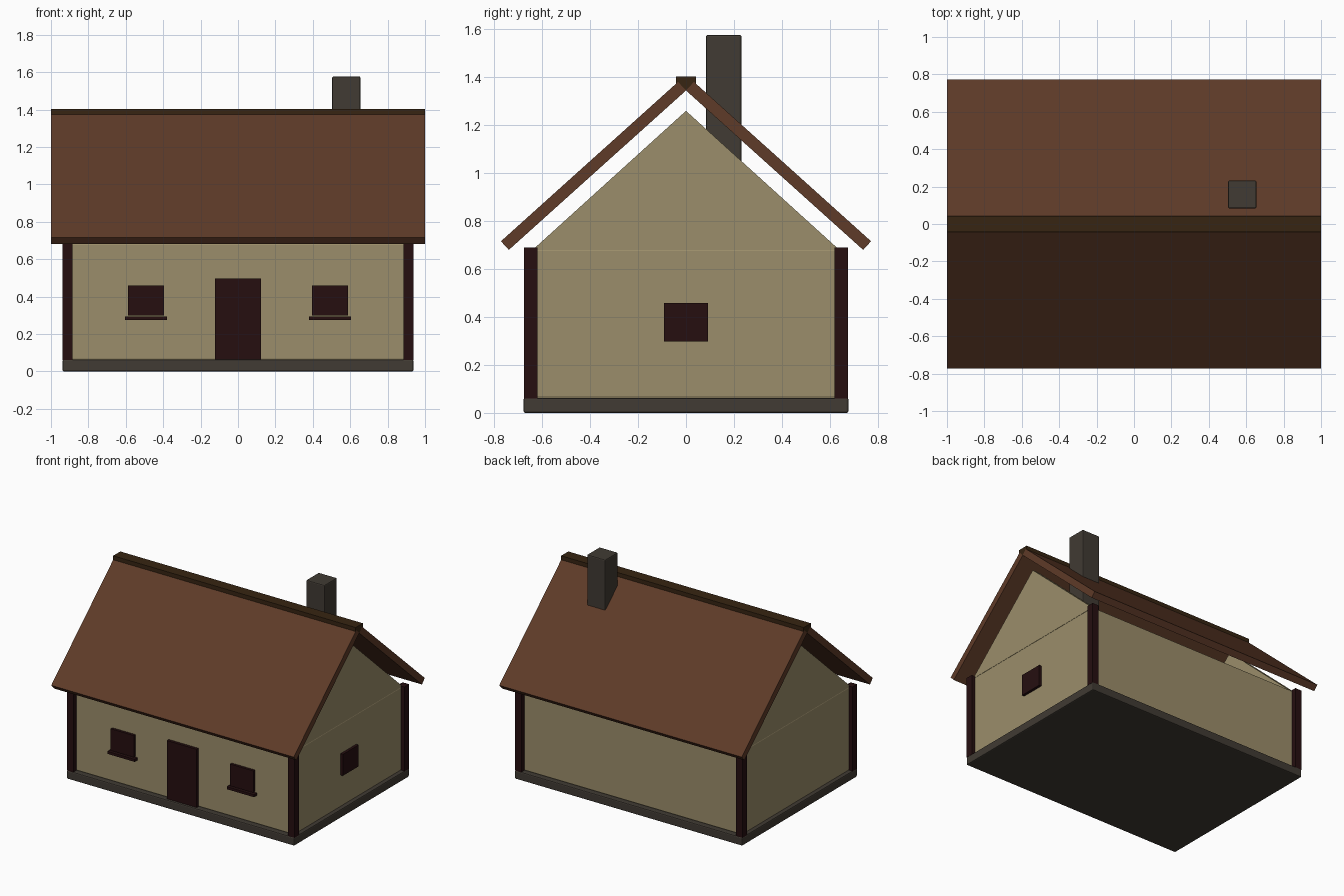
import bpy, bmesh

if "Cube" in bpy.data.objects:
    bpy.data.objects.remove(bpy.data.objects["Cube"])


def material(name, rgb):
    m = bpy.data.materials.new(name)
    m.diffuse_color = (*rgb, 1.0)
    m.use_nodes = True
    m.node_tree.nodes["Principled BSDF"].inputs["Base Color"].default_value = m.diffuse_color
    return m


plaster = material("plaster", (0.33, 0.27, 0.145))
timber = material("dark timber", (0.019, 0.0045, 0.005))
stone = material("grey stone", (0.052, 0.043, 0.033))
tile = material("brown tile", (0.112, 0.043, 0.021))
ridge_wood = material("ridge wood", (0.038, 0.018, 0.006))


def prism(name, profile, x0, x1, mat):
    """Extrude a (y, z) profile along x."""
    bm = bmesh.new()
    face = bm.faces.new([bm.verts.new((x0, y, z)) for y, z in profile])
    ext = bmesh.ops.extrude_face_region(bm, geom=[face])
    verts = [g for g in ext["geom"] if isinstance(g, bmesh.types.BMVert)]
    bmesh.ops.translate(bm, vec=(x1 - x0, 0, 0), verts=verts)
    bmesh.ops.recalc_face_normals(bm, faces=bm.faces[:])
    mesh = bpy.data.meshes.new(name)
    bm.to_mesh(mesh)
    bm.free()
    mesh.materials.append(mat)
    obj = bpy.data.objects.new(name, mesh)
    bpy.context.collection.objects.link(obj)
    return obj


def box(name, x, y, z, mat, bevel=0.0):
    """Box from (min, max) pairs, with an optional small edge bevel."""
    profile = [(y[0], z[0]), (y[1], z[0]), (y[1], z[1]), (y[0], z[1])]
    obj = prism(name, profile, x[0], x[1], mat)
    if bevel:
        mod = obj.modifiers.new("soft edges", 'BEVEL')
        mod.width = bevel
        mod.segments = 2
    return obj


WALL_X, WALL_Y, WALL_TOP = 0.91, 0.64, 0.685

# Stone plinth and plastered walls
box("foundation", (-0.938, 0.938), (-0.678, 0.678), (0, 0.063), stone, 0.008)
box("walls", (-WALL_X, WALL_X), (-WALL_Y, WALL_Y), (0.06, WALL_TOP), plaster, 0.01)

# Corner posts
for sx in (-1, 1):
    for sy in (-1, 1):
        box("corner_post", sorted((sx * 0.885, sx * 0.938)),
            sorted((sy * 0.62, sy * 0.675)), (0.06, 0.69), timber)

# Thin gable walls at both ends
for sx in (-1, 1):
    prism("gable", [(-WALL_Y, 0.68), (WALL_Y, 0.68), (0, 1.26)],
          sx * (WALL_X - 0.05), sx * WALL_X, plaster)

# Roof slabs, with square-cut ends
for s, name in ((-1, "front_roof_slab"), (1, "back_roof_slab")):
    prism(name, [(0, 1.345), (s * 0.033, 1.381), (s * 0.772, 0.716),
                 (s * 0.739, 0.68)], -1, 1, tile)

# Ridge beam, seated in the notch between the slabs
prism("ridge_beam", [(0, 1.345), (0.033, 1.381), (0.042, 1.373), (0.042, 1.403),
                     (-0.042, 1.403), (-0.042, 1.373), (-0.033, 1.381)],
      -1, 1, ridge_wood)

# Chimney
box("chimney", (0.503, 0.655), (0.083, 0.232), (0.97, 1.577), stone, 0.008)

# Door, front windows with sills, and one end window
box("door", (-0.123, 0.123), (-WALL_Y - 0.022, -WALL_Y + 0.01), (0.06, 0.497), timber)
for sx in (-1, 1):
    cx = sx * 0.492
    box("front_window", (cx - 0.096, cx + 0.096),
        (-WALL_Y - 0.02, -WALL_Y + 0.01), (0.298, 0.46), timber)
    box("window_sill", (cx - 0.112, cx + 0.112),
        (-WALL_Y - 0.035, -WALL_Y + 0.01), (0.274, 0.293), timber)
box("side_window", (WALL_X - 0.01, WALL_X + 0.02), (-0.092, 0.092),
    (0.298, 0.458), timber)
